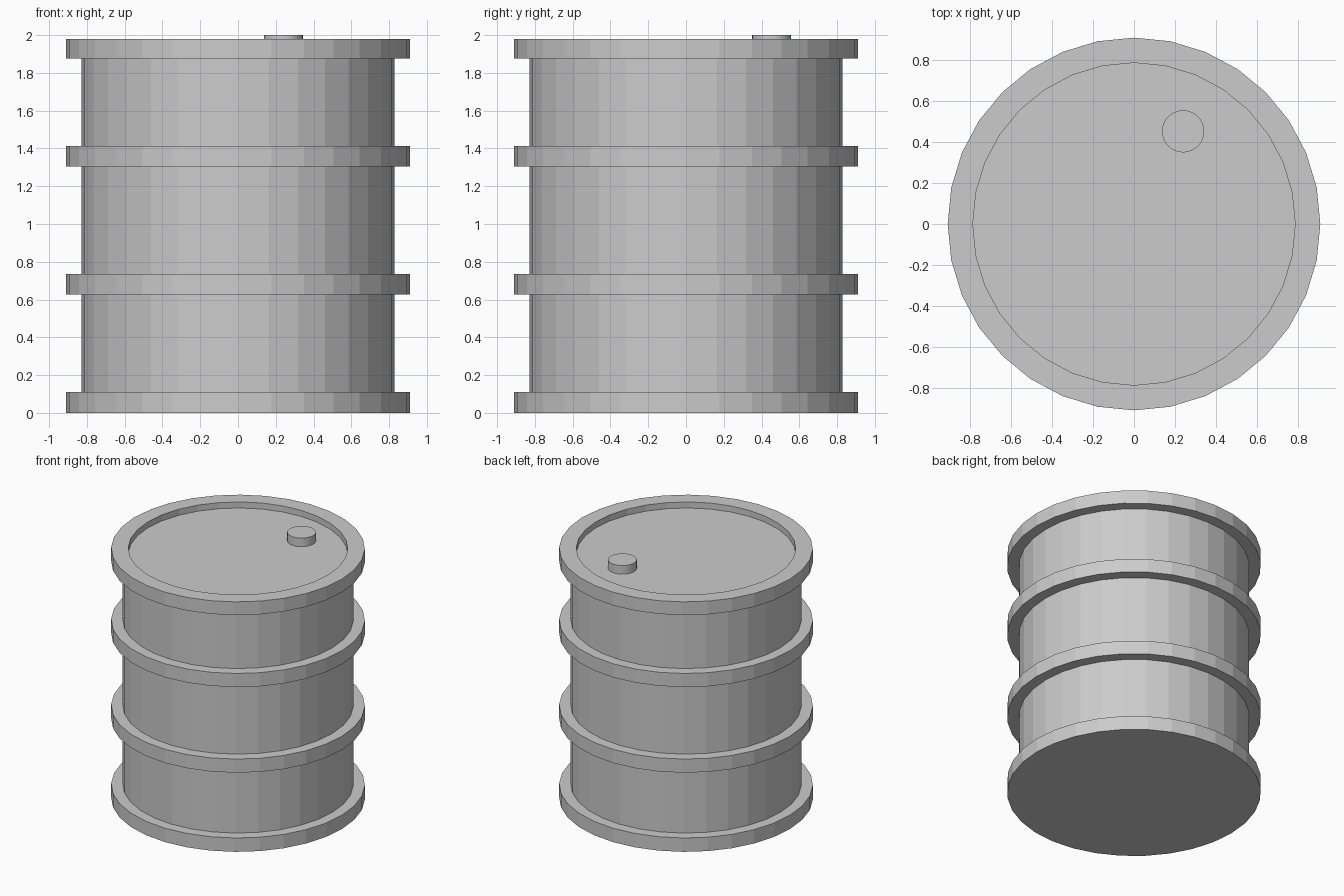
import bpy, bmesh, math

if "Cube" in bpy.data.objects:
    bpy.data.objects.remove(bpy.data.objects["Cube"])

SIDES = 32


def lathe(name, profile, x=0, y=0):
    """Spin an (r, z) profile around a vertical axis; r = 0 is avoided, ends are capped."""
    bm = bmesh.new()
    rings = []
    for r, z in profile:
        rings.append([bm.verts.new((r * math.cos(2 * math.pi * i / SIDES),
                                    r * math.sin(2 * math.pi * i / SIDES), z))
                      for i in range(SIDES)])
    for a, b in zip(rings, rings[1:]):
        for i in range(SIDES):
            j = (i + 1) % SIDES
            bm.faces.new((a[i], a[j], b[j], b[i]))
    bm.faces.new(rings[0][::-1])
    bm.faces.new(rings[-1])
    bmesh.ops.recalc_face_normals(bm, faces=bm.faces)
    mesh = bpy.data.meshes.new(name)
    bm.to_mesh(mesh)
    bm.free()
    obj = bpy.data.objects.new(name, mesh)
    obj.location = (x, y, 0)
    bpy.context.collection.objects.link(obj)
    return obj


R_BAND, R_BODY, R_LID = 0.911, 0.828, 0.788
LID_Z = 1.932

# Drum shell: four raised bands with the narrower wall between them
profile = []
for low, high in ((0, 0.11), (0.627, 0.735), (1.305, 1.413), (1.875, 1.98)):
    if low > 0:
        profile.append((R_BODY, low))
    profile += [(R_BAND, low), (R_BAND, high)]
    if high < 1.98:
        profile.append((R_BODY, high))
# Inner lip and recessed lid
profile += [(R_LID, 1.98), (R_LID, LID_Z)]
lathe("drum_shell", profile)

# Filler cap on the lid
lathe("filler_cap", [(0.103, LID_Z), (0.103, 2.0)], 0.24, 0.453)
